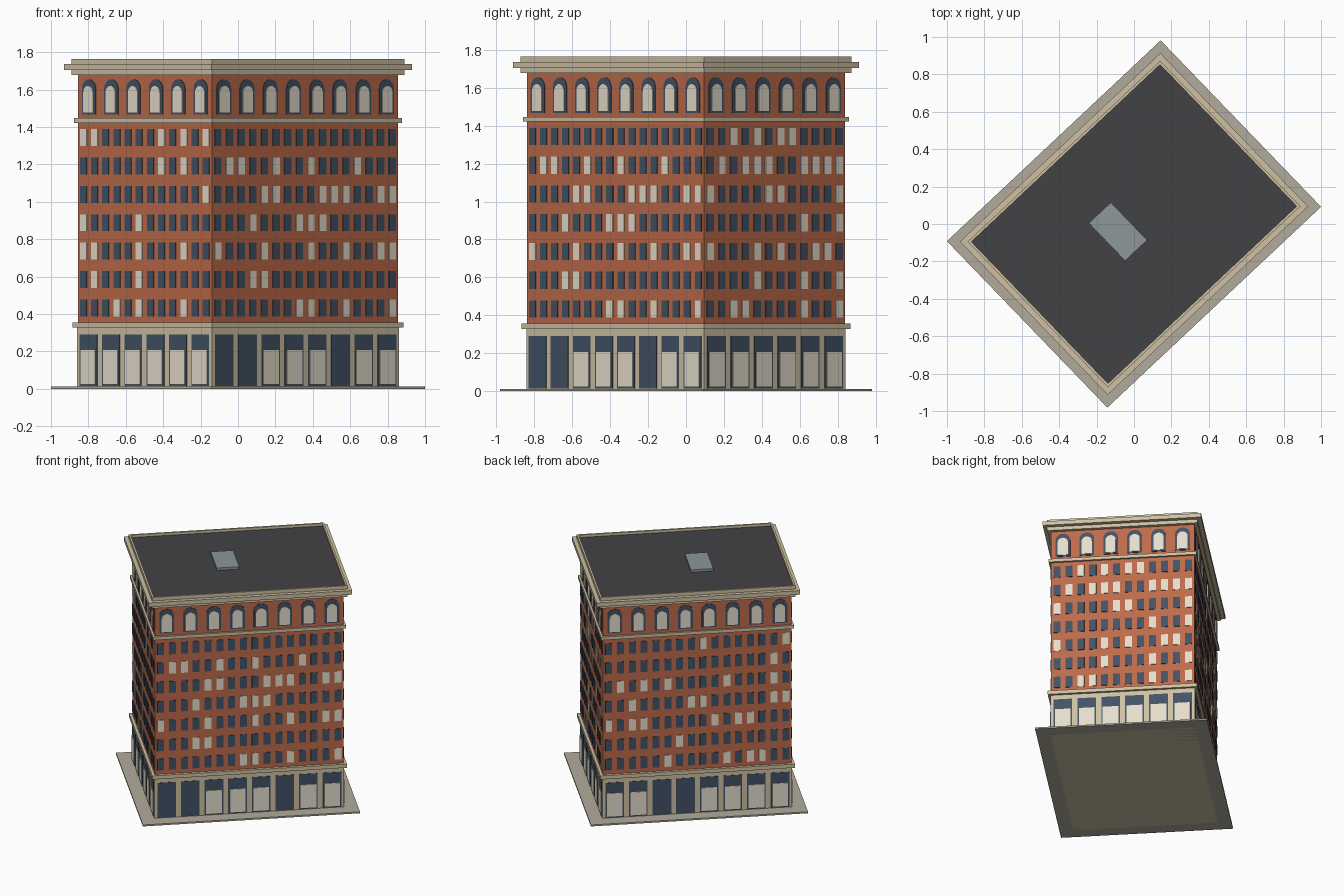
import bpy, bmesh, math
from mathutils import Matrix

if "Cube" in bpy.data.objects:
    bpy.data.objects.remove(bpy.data.objects["Cube"])

W, D = 1.364, 1.032            # wall footprint: long and short side
A, B = math.radians(43.2), math.radians(43.95)
# plan orientation of the slightly skewed block
PLAN = Matrix(((math.cos(A), -math.sin(B), 0, 0), (math.sin(A), math.cos(B), 0, 0),
               (0, 0, 1, 0), (0, 0, 0, 1)))


def material(name, rgb):
    m = bpy.data.materials.new(name)
    m.diffuse_color = (*rgb, 1)
    m.use_nodes = True
    m.node_tree.nodes["Principled BSDF"].inputs["Base Color"].default_value = m.diffuse_color
    return m


BRICK = material("brick", (.50, .145, .068))
STONE = material("stone", (.62, .53, .37))
GLASS = material("glass", (.055, .085, .13))
BLIND = material("blind", (.79, .73, .61))
ROOF = material("roofing", (.055, .053, .06))
SKY = material("skylight", (.27, .31, .32))
PAVE = material("paving", (.44, .41, .33))


def finish(bm, name, mat):
    bm.transform(PLAN)
    bmesh.ops.recalc_face_normals(bm, faces=bm.faces)
    me = bpy.data.meshes.new(name)
    bm.to_mesh(me)
    bm.free()
    me.materials.append(mat)
    bpy.context.collection.objects.link(bpy.data.objects.new(name, me))


def box(bm, x, y, z0, z1, w, d):
    bmesh.ops.create_cube(bm, size=1, matrix=Matrix.Translation((x, y, (z0 + z1) / 2))
                          @ Matrix.Diagonal((w, d, z1 - z0, 1)))


def slab(name, out, z0, z1, mat):
    """Block following the footprint, pushed out by a margin."""
    bm = bmesh.new()
    box(bm, 0, 0, z0, z1, W + 2 * out, D + 2 * out)
    finish(bm, name, mat)


def panel(bm, side, outline, proud):
    """Outline in wall coordinates, raised slightly from one of the four walls."""
    d = D / 2 if side % 2 == 0 else W / 2
    rot = Matrix.Rotation(side * math.pi / 2, 4, 'Z')
    f = bm.faces.new([bm.verts.new((x, -d + .003, z)) for x, z in outline])
    ext = bmesh.ops.extrude_face_region(bm, geom=[f])['geom']
    top = [v for v in ext if isinstance(v, bmesh.types.BMVert)]
    bmesh.ops.translate(bm, verts=top, vec=(0, -proud - .003, 0))
    bmesh.ops.transform(bm, verts=list(f.verts) + top, matrix=rot)


def rect(x, w, z0, z1):
    return [(x - w / 2, z0), (x + w / 2, z0), (x + w / 2, z1), (x - w / 2, z1)]


def arch(x, w, z0, z1, n=12):
    r = w / 2
    return [(x - r, z0), (x + r, z0)] + [
        (x + r * math.cos(math.pi * i / n), z1 - r + r * math.sin(math.pi * i / n))
        for i in range(n + 1)]


# Main masses and bands
slab("pavement", .102, 0, .012, PAVE)
slab("stone_base", .003, 0, .33, STONE)
slab("base_cornice", .021, .327, .356, STONE)
slab("brick_walls", 0, .32, 1.70, BRICK)
slab("upper_band", .015, 1.422, 1.447, STONE)
slab("cornice_lower", .024, 1.677, 1.71, STONE)
slab("cornice_projection", .053, 1.705, 1.737, STONE)
slab("roof_deck", .012, 1.73, 1.745, ROOF)

# Parapet around the roof
bm = bmesh.new()
t = .014
for s in (-1, 1):
    box(bm, 0, s * (D / 2 + .024 - t / 2), 1.73, 1.765, W + .048, t)
    box(bm, s * (W / 2 + .024 - t / 2), 0, 1.73, 1.765, t, D + .048 - 2 * t)
finish(bm, "parapet", STONE)

# Rooftop skylight
bm = bmesh.new()
box(bm, -.09, .029, 1.74, 1.764, .162, .28)
finish(bm, "roof_skylight", SKY)

# Lit windows per wall: rows from bottom to top, hexadecimal column indices
LIT = [["78bf", "34", "048bef", "3789", "459abef", "1258c", ""],
       ["238b", "48b", "0469a", "8b", "056b", "134589ab", "2467"],
       ["5acd", "6", "0239bc", "278ef", "135ae", "e", "8f"],
       ["359", "15", "0159", "05", "b", "79", "0179b"]]
DARK_SHOPS = ["015", "", "23", ""]

parts = {n: bmesh.new() for n in ("shop_windows", "shop_blinds", "windows", "lit_windows",
                                  "arched_windows", "arched_blinds")}
for side in range(4):
    bays, length = (8, W) if side % 2 == 0 else (6, D)
    bay = length / bays
    for i in range(bays):
        x = -length / 2 + bay * (i + .5)
        panel(parts["shop_windows"], side, rect(x, .135, .015, .29), .006)
        if str(i) not in DARK_SHOPS[side]:
            panel(parts["shop_blinds"], side, rect(x, .113, .025, .207), .010)
        panel(parts["arched_windows"], side, arch(x, .106, 1.468, 1.655), .004)
        panel(parts["arched_blinds"], side, arch(x, .074, 1.478, 1.62), .009)
    for row in range(7):
        z = .388 + .1517 * row
        for i in range(bays * 2):
            x = -length / 2 + bay / 2 * (i + .5)
            kind = "lit_windows" if "%x" % i in LIT[side][row] else "windows"
            panel(parts[kind], side, rect(x, .05, z, z + .09), .004)
for name, bm in parts.items():
    finish(bm, name, BLIND if "blinds" in name or "lit" in name else GLASS)
